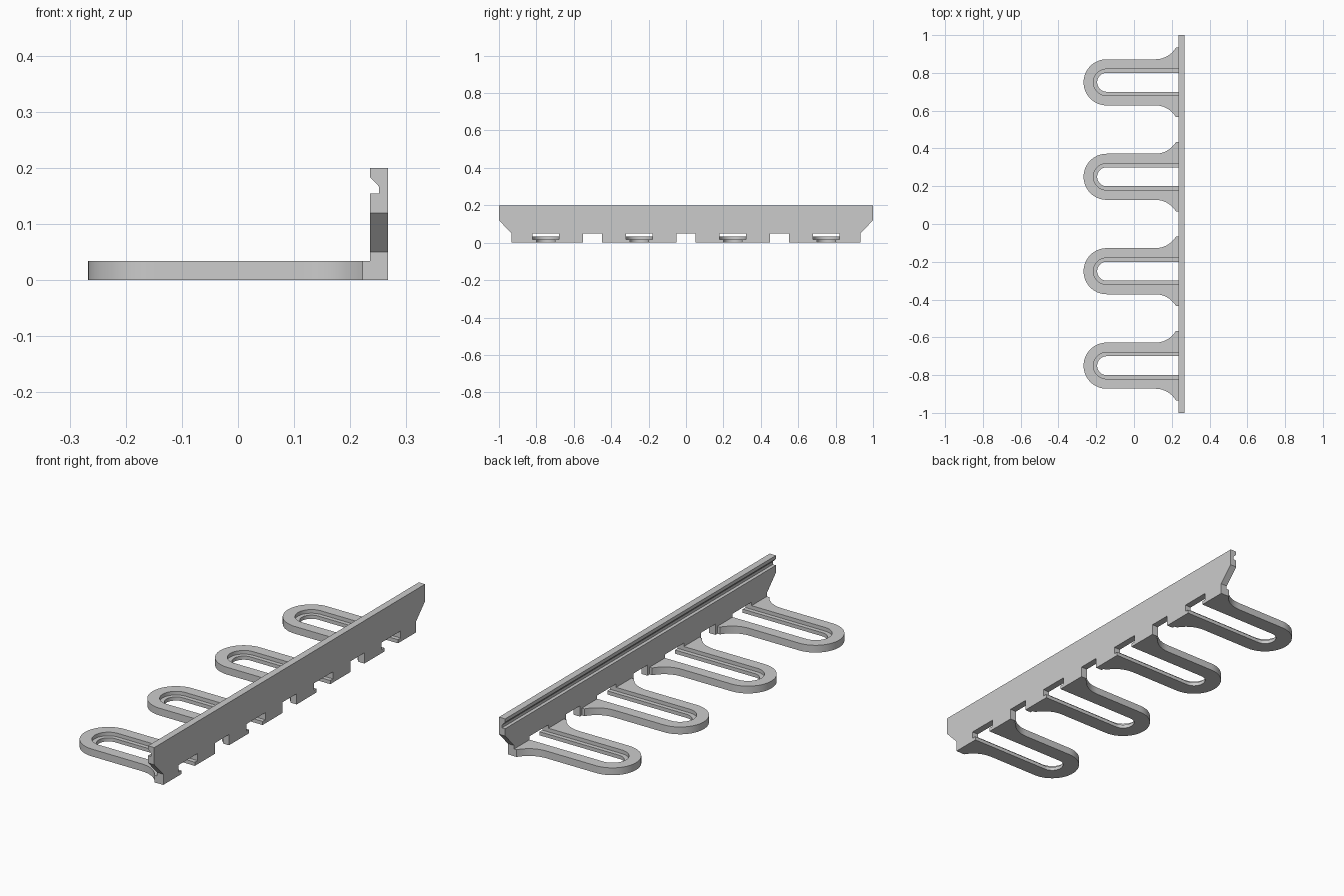
import bpy, bmesh, math
from mathutils import Vector

if "Cube" in bpy.data.objects:
    bpy.data.objects.remove(bpy.data.objects["Cube"])

grey = bpy.data.materials.new("light grey")
grey.diffuse_color = (0.6, 0.6, 0.6, 1)
grey.use_nodes = True
grey.node_tree.nodes["Principled BSDF"].inputs["Base Color"].default_value = grey.diffuse_color


def prism(name, outline, to_3d, a, b):
    """Extrude a 2D outline between depths a and b; to_3d maps (u, v, depth)."""
    bm = bmesh.new()
    face = bm.faces.new([bm.verts.new(to_3d(u, v, a)) for u, v in outline])
    ext = bmesh.ops.extrude_face_region(bm, geom=[face])
    shift = Vector(to_3d(0, 0, b)) - Vector(to_3d(0, 0, a))
    moved = [g for g in ext["geom"] if isinstance(g, bmesh.types.BMVert)]
    bmesh.ops.translate(bm, verts=moved, vec=shift)
    bmesh.ops.recalc_face_normals(bm, faces=bm.faces[:])
    mesh = bpy.data.meshes.new(name)
    bm.to_mesh(mesh)
    bm.free()
    mesh.materials.append(grey)
    ob = bpy.data.objects.new(name, mesh)
    bpy.context.collection.objects.link(ob)
    return ob


def combine(target, other, operation):
    """Apply a boolean, then remove the helper."""
    other.hide_render = True
    mod = target.modifiers.new("combine", 'BOOLEAN')
    mod.operation, mod.object, mod.solver = operation, other, 'EXACT'
    bpy.context.view_layer.objects.active = target
    bpy.ops.object.modifier_apply(modifier=mod.name)
    bpy.data.objects.remove(other)


def along_x(y, z, x): return (x, y, z)
def along_y(x, z, y): return (x, y, z)
def along_z(x, y, z): return (x, y, z)


X0, X1, TIP = 0.235, 0.267, -0.145      # plate faces, centre of the round hook end


def half_round(r, n=32):
    """Round end facing -x, from +y to -y."""
    return [(TIP + r * math.cos(t), r * math.sin(t))
            for t in (math.pi / 2 + math.pi * i / n for i in range(n + 1))]


def moved(pts, yc):
    return [(x, y + yc) for x, y in pts]


# back plate: outline with sloped ends and three notches in the lower edge
outline = [(-1, 0.2), (-1, 0.12), (-0.933, 0.05), (-0.933, 0)]
for c in (-0.5, 0, 0.5):
    outline += [(c - 0.052, 0), (c - 0.052, 0.05), (c + 0.052, 0.05), (c + 0.052, 0)]
outline += [(0.933, 0), (0.933, 0.05), (1, 0.12), (1, 0.2)]
rail = prism("hook_rail", outline, along_x, X0, X1)

# groove along the inner face of the plate
groove = [(0.2, 0.184), (X0, 0.184), (0.251, 0.167), (0.251, 0.154), (0.2, 0.154)]
combine(rail, prism("groove_cutter", groove, along_y, -1.1, 1.1), 'DIFFERENCE')

# hook outline: round end, straight sides, flared root
R, W = 0.127, 0.122
flare = [(0.113 + R * math.sin(t), W + R * (1 - math.cos(t)))
         for t in (math.radians(59) * i / 10 for i in range(11))]
root = flare + [(X0 + 0.01, flare[-1][1])]
hook = [(x, y) for x, y in reversed(root)] + half_round(W) + [(x, -y) for x, y in root]

for yc in (-0.75, -0.25, 0.25, 0.75):
    combine(rail, prism("hook", moved(hook, yc), along_z, 0, 0.034), 'UNION')

# stepped slots that run through each hook and out of the plate
for yc in (-0.75, -0.25, 0.25, 0.75):
    for r, low, high in ((0.07, 0.017, 0.05), (0.05, -0.02, 0.03)):
        slot = half_round(r) + [(0.3, -r), (0.3, r)]
        combine(rail, prism("slot_cutter", moved(slot, yc), along_z, low, high), 'DIFFERENCE')

bpy.ops.object.select_all(action='DESELECT')
rail.select_set(True)
bpy.context.view_layer.objects.active = rail
bpy.ops.object.shade_smooth_by_angle(angle=math.radians(25))
